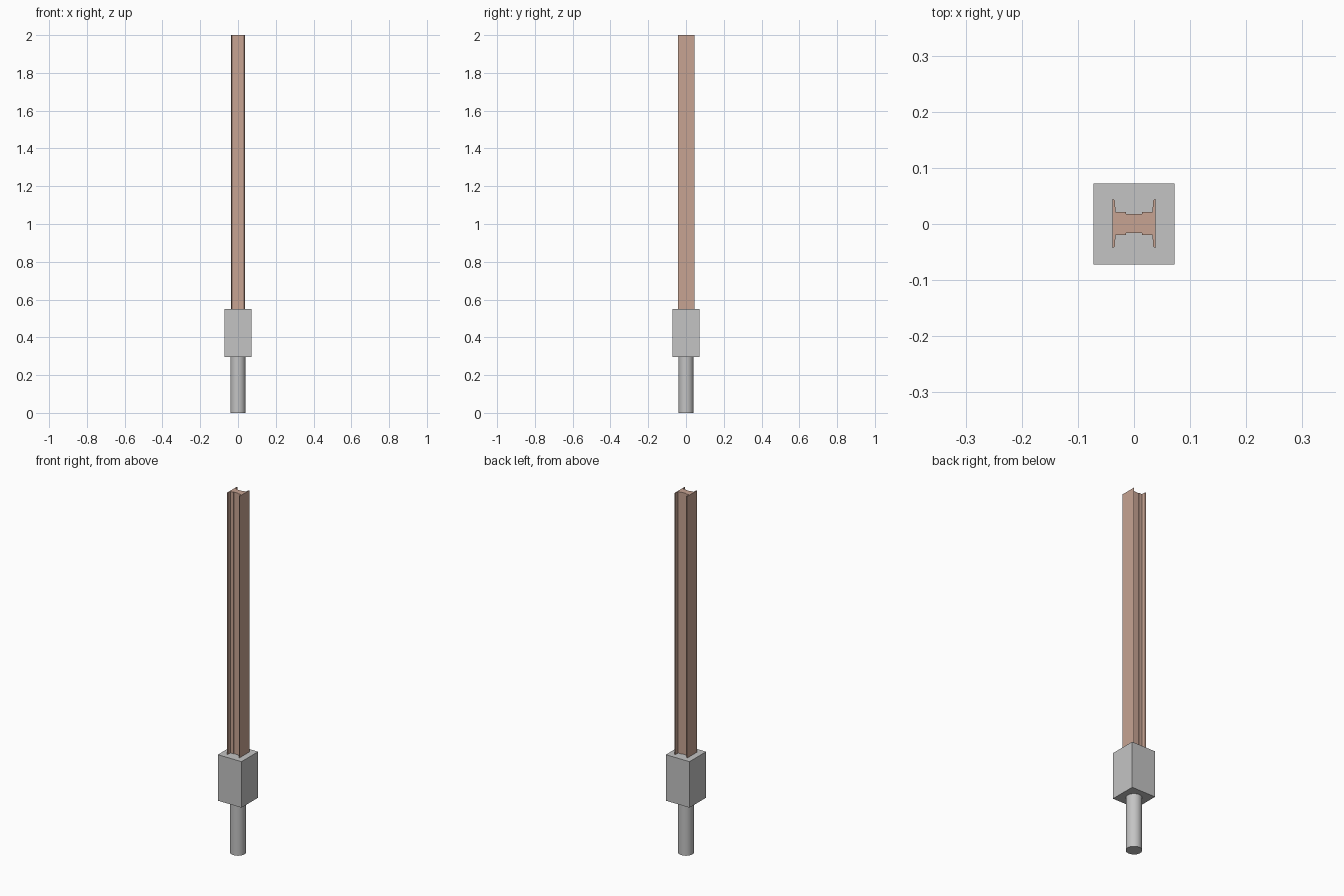
import bpy
import bmesh
import math

cube = bpy.data.objects.get("Cube")
if cube:
    bpy.data.objects.remove(cube, do_unlink=True)


def make_material(name, rgb):
    mat = bpy.data.materials.new(name)
    mat.use_nodes = True
    mat.diffuse_color = (*rgb, 1)
    mat.node_tree.nodes["Principled BSDF"].inputs["Base Color"].default_value = (*rgb, 1)
    return mat


def prism(name, outline, bottom, top, mat):
    """Extrude a counter-clockwise outline from bottom to top."""
    bm = bmesh.new()
    base = bm.faces.new([bm.verts.new((x, y, bottom)) for x, y in outline])
    ext = bmesh.ops.extrude_face_region(bm, geom=[base], use_keep_orig=True)
    for v in ext["geom"]:
        if isinstance(v, bmesh.types.BMVert):
            v.co.z = top
    bmesh.ops.recalc_face_normals(bm, faces=bm.faces)
    mesh = bpy.data.meshes.new(name)
    bm.to_mesh(mesh)
    bm.free()
    mesh.materials.append(mat)
    obj = bpy.data.objects.new(name, mesh)
    bpy.context.collection.objects.link(obj)
    return obj


concrete = make_material("concrete grey", (0.55, 0.55, 0.55))
primer = make_material("primer brown", (0.57, 0.37, 0.29))

# Round pile below the footing
bpy.ops.mesh.primitive_cylinder_add(vertices=48, radius=0.04, depth=0.3, location=(0, 0, 0.15))
pile = bpy.context.object
pile.name = "round_pile"
pile.data.materials.append(concrete)
bpy.ops.object.shade_smooth_by_angle(angle=math.radians(30))

# Square footing block
half = 0.0725
prism("footing_block", [(-half, -half), (half, -half), (half, half), (-half, half)],
      0.295, 0.55, concrete)

# Steel column: quarter section mirrored into a full H with a stepped web
quarter = [(0.038, 0.044), (0.034, 0.041), (0.033, 0.0205), (0.014, 0.0205), (0.014, 0.017)]
upper = quarter + [(-x, y) for x, y in reversed(quarter)]
section = upper + [(-x, -y) for x, y in upper]
section = [(x, y + 0.001) for x, y in section]
prism("steel_column", section, 0.54, 2.0, primer)
